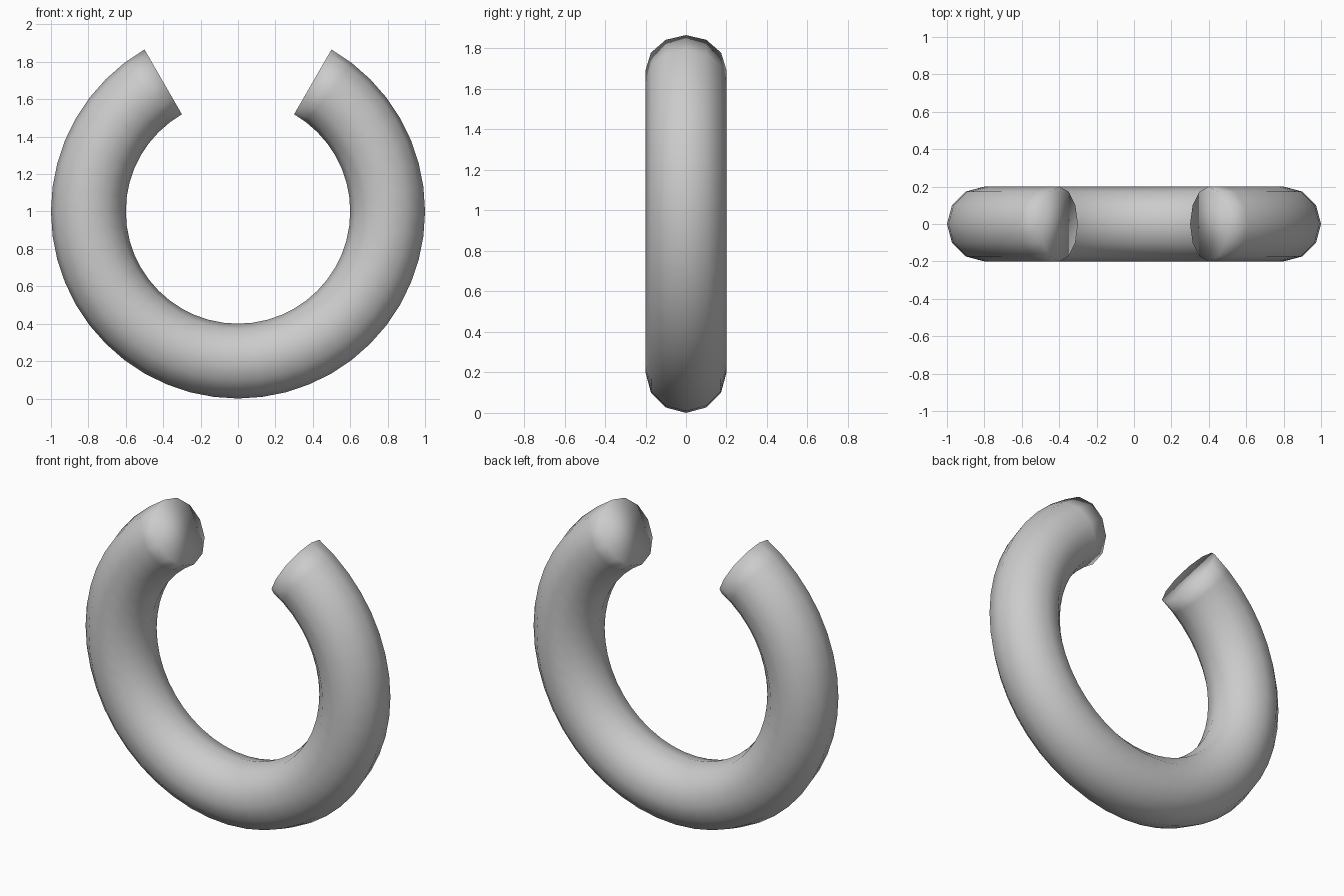
import bpy
import bmesh
import math
from mathutils import Matrix, Vector

cube = bpy.data.objects.get("Cube")
if cube:
    bpy.data.objects.remove(cube, do_unlink=True)

RING_RADIUS, TUBE_RADIUS = 0.8, 0.2
CENTRE = Vector((0, 0, 1))
GAP = math.radians(60)


def make_material(name, color):
    mat = bpy.data.materials.new(name)
    mat.use_nodes = True
    mat.diffuse_color = color
    mat.node_tree.nodes["Principled BSDF"].inputs["Base Color"].default_value = color
    return mat


bm = bmesh.new()

# Tube cross-section on one side of the gap
start = Matrix.Translation(CENTRE) @ Matrix.Rotation(GAP / 2, 4, 'Y')
section = start @ Matrix.Translation((0, 0, RING_RADIUS)) @ Matrix.Rotation(math.pi / 2, 4, 'Y')
bmesh.ops.create_circle(bm, segments=12, radius=TUBE_RADIUS, matrix=section)

# Sweep it around the ring to the other side of the gap
bmesh.ops.spin(bm, geom=bm.verts[:] + bm.edges[:], cent=CENTRE, axis=(0, 1, 0),
               angle=2 * math.pi - GAP, steps=40)

# Flat end caps, shaded smoothly into the tube
bmesh.ops.holes_fill(bm, edges=[e for e in bm.edges if e.is_boundary], sides=0)
bmesh.ops.recalc_face_normals(bm, faces=bm.faces)
for face in bm.faces:
    face.smooth = True

mesh = bpy.data.meshes.new("open_ring")
bm.to_mesh(mesh)
bm.free()
mesh.materials.append(make_material("light grey", (0.6, 0.6, 0.6, 1)))
ring = bpy.data.objects.new("open_ring", mesh)
bpy.context.collection.objects.link(ring)
